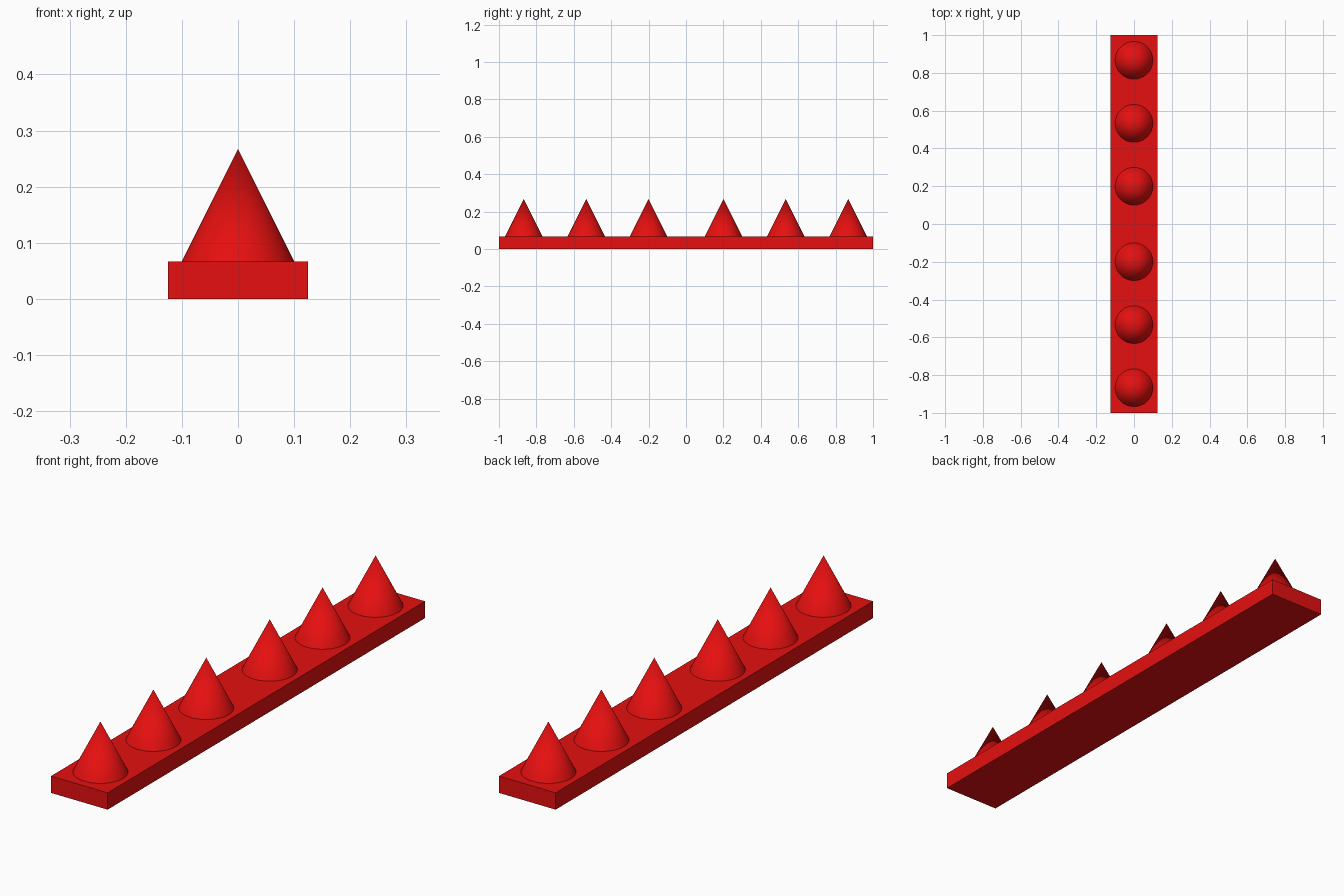
import bpy
import math

if "Cube" in bpy.data.objects:
    bpy.data.objects.remove(bpy.data.objects["Cube"])

red = bpy.data.materials.new("red")
red.diffuse_color = (0.79, 0.005, 0.005, 1)
red.use_nodes = True
red.node_tree.nodes["Principled BSDF"].inputs["Base Color"].default_value = red.diffuse_color

BASE_H = 0.067
SPIKE_R = 0.1
SPIKE_H = 0.2

# Flat base strip
bpy.ops.mesh.primitive_cube_add(size=1, location=(0, 0, BASE_H / 2))
base = bpy.context.object
base.name = "base_strip"
base.scale = (0.25, 2.0, BASE_H)
bpy.ops.object.transform_apply(location=False, rotation=False, scale=True)
base.data.materials.append(red)


def add_spike(name, y):
    """Cone spike standing on the base strip."""
    bpy.ops.mesh.primitive_cone_add(vertices=48, radius1=SPIKE_R, radius2=0,
                                    depth=SPIKE_H,
                                    location=(0, y, BASE_H + SPIKE_H / 2))
    spike = bpy.context.object
    spike.name = name
    spike.data.materials.append(red)
    bpy.ops.object.shade_smooth_by_angle(angle=math.radians(30))


# Two mirrored groups of three spikes
for i, y in enumerate((0.2, 0.533, 0.867), start=1):
    add_spike(f"back_spike_{i}", y)
    add_spike(f"front_spike_{i}", -y)
